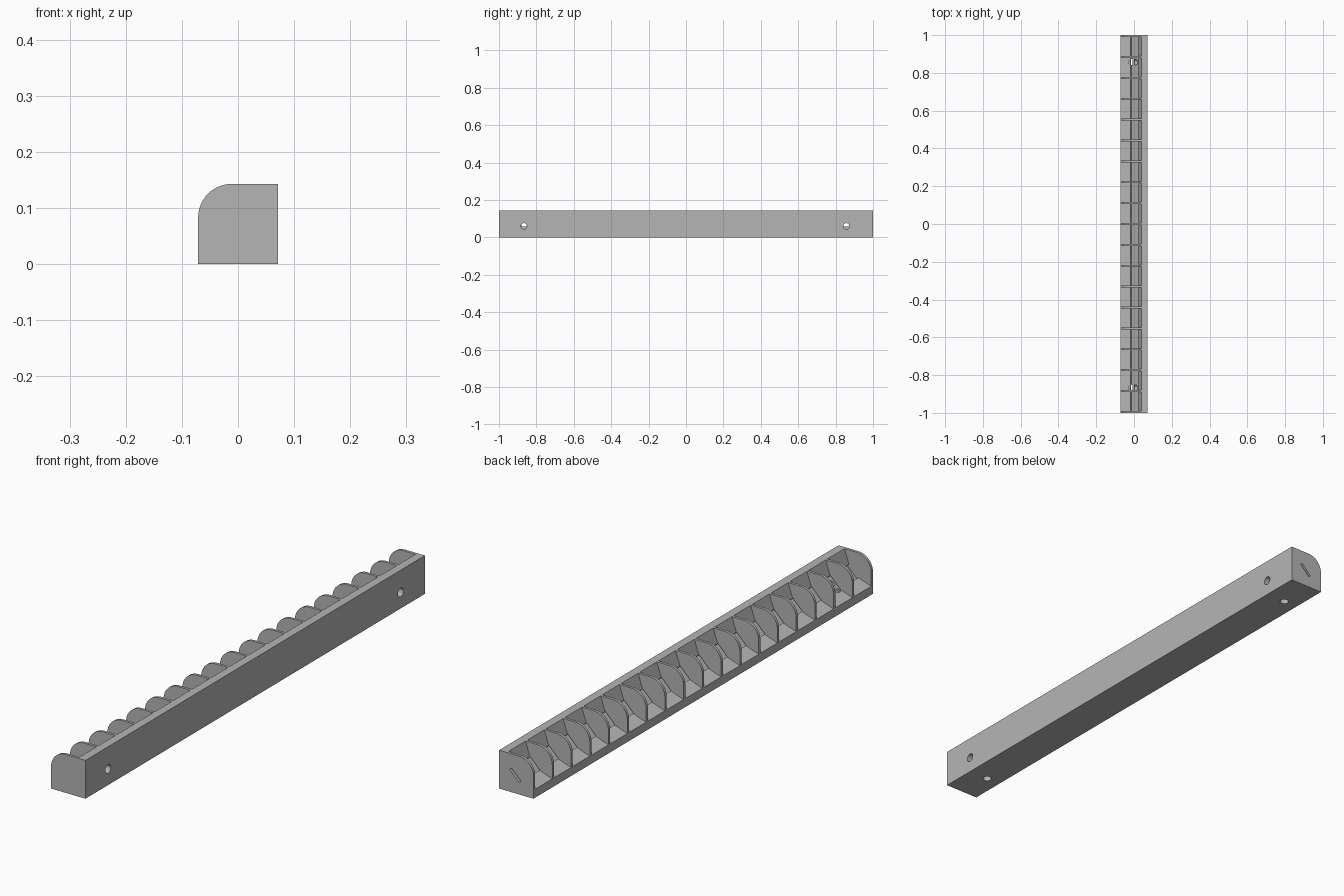
import bpy, bmesh, math
from mathutils import Matrix

cube = bpy.data.objects.get("Cube")
if cube:
    bpy.data.objects.remove(cube, do_unlink=True)

grey = bpy.data.materials.new("plain_grey")
grey.use_nodes = True
COLOUR = (0.46, 0.46, 0.46, 1)
grey.diffuse_color = COLOUR
grey.node_tree.nodes["Principled BSDF"].inputs["Base Color"].default_value = COLOUR

HALF, TOP, RADIUS = 0.071, 0.143, 0.06
PLATE, CELLS = 0.01, 18
PITCH = (2 - PLATE) / CELLS


def add_prism(bm, profile, y0, y1):
    """Extrude an (x, z) profile along y."""
    face = bm.faces.new([bm.verts.new((x, y0, z)) for x, z in profile])
    out = bmesh.ops.extrude_face_region(bm, geom=[face])
    moved = [v for v in out["geom"] if isinstance(v, bmesh.types.BMVert)]
    bmesh.ops.translate(bm, verts=moved, vec=(0, y1 - y0, 0))


def make_object(name, bm):
    bmesh.ops.recalc_face_normals(bm, faces=bm.faces)
    mesh = bpy.data.meshes.new(name)
    bm.to_mesh(mesh)
    bm.free()
    mesh.materials.append(grey)
    obj = bpy.data.objects.new(name, mesh)
    bpy.context.collection.objects.link(obj)
    return obj


# Solid bar with one rounded long edge
outline = [(HALF, 0), (HALF, TOP)]
for i in range(17):
    a = math.pi / 2 * (1 + i / 16)
    outline.append((-HALF + RADIUS + RADIUS * math.cos(a),
                    TOP - RADIUS + RADIUS * math.sin(a)))
outline.append((-HALF, 0))
bm = bmesh.new()
add_prism(bm, outline, -1, 1)
bar = make_object("divided_bar", bm)

# Flared compartments, leaving thin dividers between them
flare = [(-0.018, 0.05), (0.021, 0.089), (0.049, 0.172), (-0.1, 0.172), (-0.1, 0.022)]
bm = bmesh.new()
for i in range(CELLS):
    start = -1 + i * PITCH
    add_prism(bm, flare, start + PLATE, start + PITCH)
cells = make_object("compartment_cutter", bm)

# Slanted strip channel, open at the back end only
channel = [(-0.019, 0.051), (-0.012, 0.044), (0.027, 0.083), (0.02, 0.09)]
bm = bmesh.new()
add_prism(bm, channel, -1 + PLATE, 1.1)
slot = make_object("channel_cutter", bm)

# Round mounting holes in the wall and the underside
bm = bmesh.new()
sideways = Matrix.Rotation(math.pi / 2, 4, 'Y')
for y in (-0.867, 0.857):
    for place in (Matrix.Translation((0.05, y, 0.06)) @ sideways,
                  Matrix.Translation((-0.012, y, 0))):
        bmesh.ops.create_cone(bm, cap_ends=True, segments=24, radius1=0.016,
                              radius2=0.016, depth=0.096, matrix=place)
holes = make_object("hole_cutter", bm)

# Cut the bar, then drop the cutters
bpy.context.view_layer.objects.active = bar
for cutter in (cells, slot, holes):
    cutter.hide_render = True
    mod = bar.modifiers.new(cutter.name, 'BOOLEAN')
    mod.operation = 'DIFFERENCE'
    mod.solver = 'EXACT'
    mod.object = cutter
    bpy.ops.object.modifier_apply(modifier=mod.name)
    bpy.data.objects.remove(cutter, do_unlink=True)

bpy.ops.object.select_all(action='DESELECT')
bar.select_set(True)
bpy.ops.object.shade_smooth_by_angle(angle=math.radians(25))
